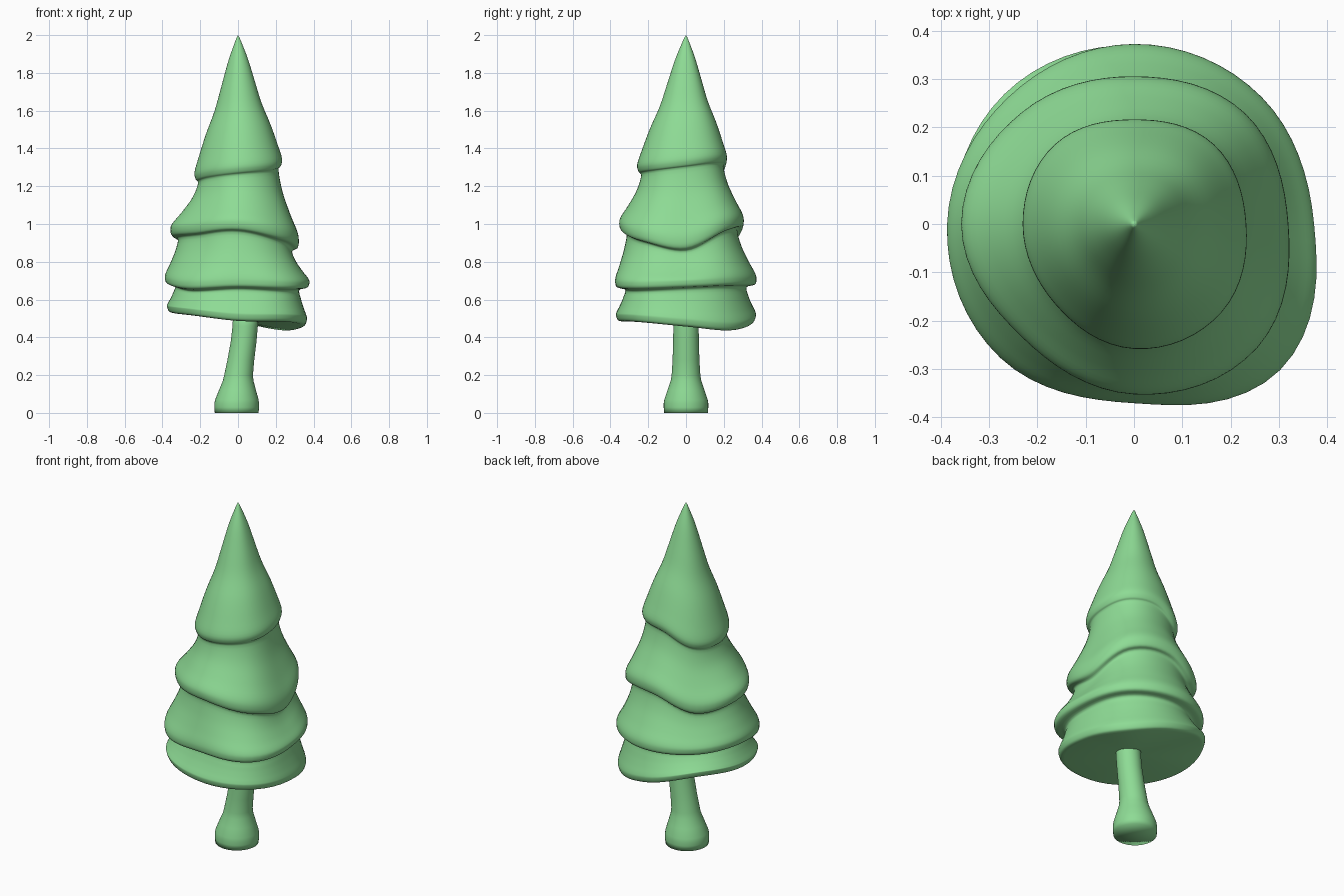
import bpy, bmesh, math

cube = bpy.data.objects.get("Cube")
if cube:
    bpy.data.objects.remove(cube)

SEG = 64   # points around each ring
SUB = 4    # steps between profile rings

green = bpy.data.materials.new("soft green")
green.use_nodes = True
COLOUR = (0.27, 0.71, 0.30, 1)
green.diffuse_color = COLOUR
green.node_tree.nodes["Principled BSDF"].inputs["Base Color"].default_value = COLOUR


def spline(a, b, c, d, t):
    """Catmull-Rom value between b and c."""
    return b + 0.5 * t * (c - a + t * (2*a - 5*b + 4*c - d + t * (3*(b - c) + d - a)))


def around(values):
    """Spread eight compass values smoothly over a full ring."""
    n = len(values)
    out = []
    for i in range(SEG):
        k, t = divmod(i * n / SEG, 1)
        k = int(k)
        out.append(spline(*(values[(k + j) % n] for j in (-1, 0, 1, 2)), t))
    return out


def mix(a, b, t):
    return [p + (q - p) * t for p, q in zip(a, b)]


def build(name, rings, top, bottom, angle):
    """Skin rings of points from top to bottom and close both ends."""
    bm = bmesh.new()
    loops = [[bm.verts.new(p) for p in ring] for ring in rings]
    for a, b in zip(loops, loops[1:]):
        for i in range(SEG):
            j = (i + 1) % SEG
            bm.faces.new((a[i], b[i], b[j], a[j]))
    for loop, point in ((loops[0], top), (loops[-1], bottom)):
        tip = bm.verts.new(point)
        for i in range(SEG):
            bm.faces.new((loop[i], loop[(i + 1) % SEG], tip))
    bmesh.ops.recalc_face_normals(bm, faces=bm.faces)
    mesh = bpy.data.meshes.new(name)
    bm.to_mesh(mesh)
    bm.free()
    mesh.materials.append(green)
    obj = bpy.data.objects.new(name, mesh)
    bpy.context.collection.objects.link(obj)
    bpy.ops.object.select_all(action='DESELECT')
    obj.select_set(True)
    bpy.context.view_layer.objects.active = obj
    bpy.ops.object.shade_smooth_by_angle(angle=math.radians(angle))


def circle(x, z, r):
    return [(x + r * math.cos(math.tau * i / SEG), r * math.sin(math.tau * i / SEG), z)
            for i in range(SEG)]


# Each tier: lip radii and lip heights in eight directions from +x towards +y,
# then the neck below: its share of the lip radius and its drop under the lip
tiers = [
    ((.232, .233, .216, .232, .23, .232, .258, .257),
     (1.345, 1.365, 1.355, 1.28, 1.27, 1.29, 1.31, 1.325), .92, .055),
    ((.32, .325, .306, .328, .358, .33, .353, .362),
     (.90, 1.0, 1.01, .93, .965, .98, 1.0, .945), .89, .045),
    ((.373, .373, .373, .37, .387, .392, .371, .428),
     (.69, .70, .70, .70, .71, .68, .69, .68), .86, .035),
    ((.363, .365, .37, .38, .376, .385, .37, .405),
     (.485, .465, .51, .575, .56, .545, .515, .51), .92, .035),
]

# Foliage profile: slope of each tier, rounded lip, fold into the neck below
profile = []
neck_r, neck_z = [0.0] * SEG, [2.0] * SEG
for level, (radii, heights, draw, drop) in enumerate(tiers):
    lip_r, lip_z = around(radii), around(heights)
    if level == 0:
        slope = ((.02, .035), (.18, .215), (.38, .39), (.55, .54), (.72, .74), (.88, .90))
    else:
        slope = ((0, 0), (.3, .2), (.62, .6), (.85, .93))
    for tz, tr in slope:
        profile.append((mix(neck_r, lip_r, tr), mix(neck_z, lip_z, tz)))
    profile.append((lip_r, [z + .005 for z in lip_z]))
    profile.append(([r * .975 for r in lip_r], [z - drop * .6 for z in lip_z]))
    neck_r = [r * draw for r in lip_r]
    neck_z = [z - drop for z in lip_z]
profile.append((neck_r, [z - .028 for z in lip_z]))

rings = []
last = len(profile) - 1
for k in range(last):
    quad = [profile[min(max(k + j, 0), last)] for j in (-1, 0, 1, 2)]
    for s in range(SUB if k < last - 1 else SUB + 1):
        ring = []
        for i in range(SEG):
            r = spline(*(q[0][i] for q in quad), s / SUB)
            z = spline(*(q[1][i] for q in quad), s / SUB)
            a = math.tau * i / SEG
            ring.append((r * math.cos(a), r * math.sin(a), z))
        rings.append(ring)
build("foliage", rings, (0, 0, 2), (0, 0, .49), 60)

# Trunk with a flared foot, leaning slightly to +x
trunk = [(.042, .56, .066), (.038, .46, .067), (.03, .38, .068), (.015, .28, .071),
         (.003, .2, .076), (.001, .17, .081), (-.003, .12, .098), (-.006, .07, .115),
         (-.007, .05, .118), (-.007, .03, .118), (-.007, 0, .116)]
build("trunk", [circle(*row) for row in trunk], (.042, 0, .56), (-.007, 0, 0), 100)
